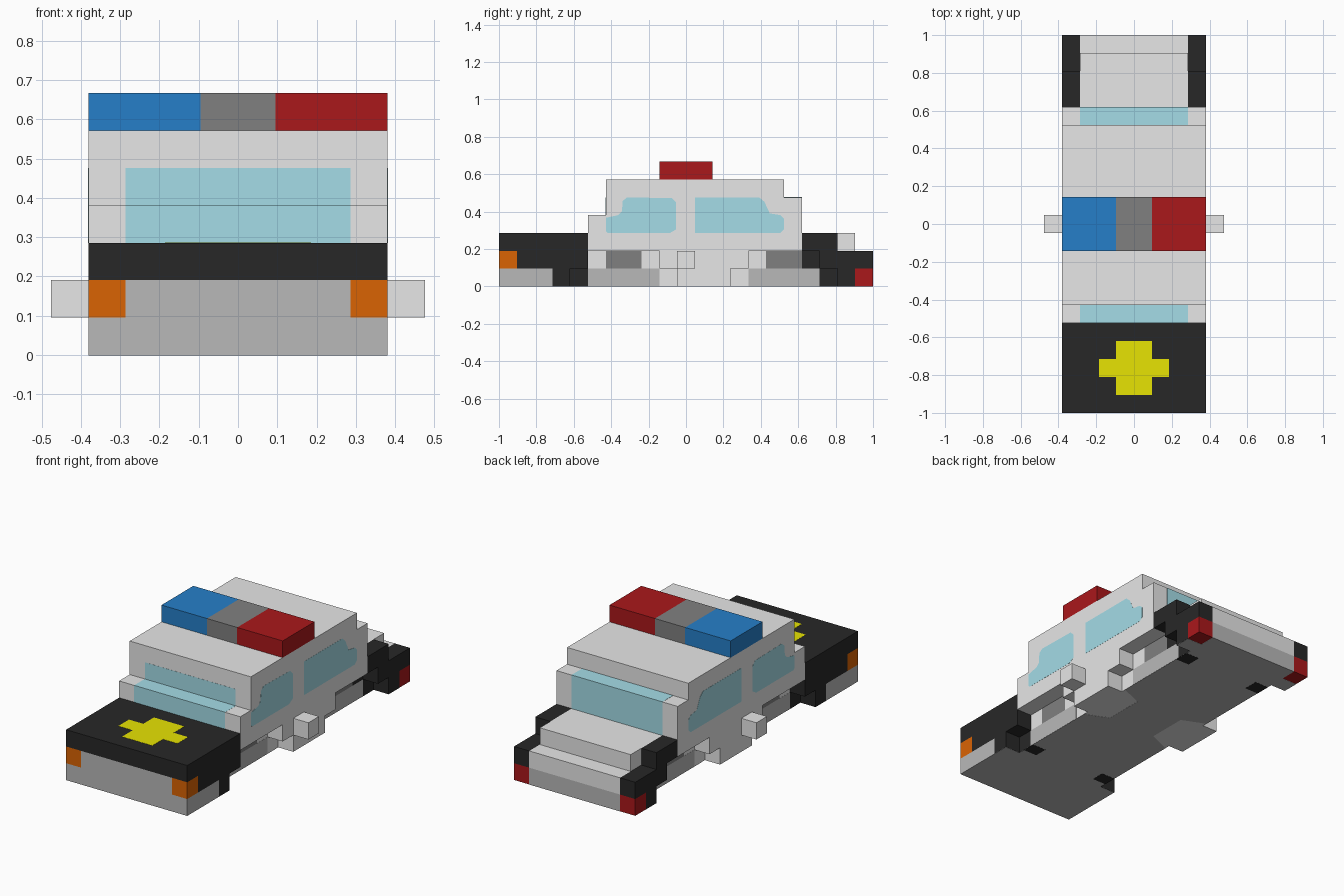
import bpy, bmesh

if "Cube" in bpy.data.objects:
    bpy.data.objects.remove(bpy.data.objects["Cube"])

U = 2 / 21      # one block; all part sizes below are in blocks, y counted from the nose
E = 0.008       # half thickness of painted plates, in blocks


def material(name, rgb):
    m = bpy.data.materials.new(name)
    lin = [((c / 255 + 0.055) / 1.055) ** 2.4 if c > 10 else c / 255 / 12.92 for c in rgb]
    m.diffuse_color = (*lin, 1)
    m.use_nodes = True
    m.node_tree.nodes["Principled BSDF"].inputs["Base Color"].default_value = m.diffuse_color
    return m


WHITE = material("light_grey", (231, 231, 231))
MID = material("mid_grey", (185, 185, 185))
DARK = material("dark_grey", (128, 128, 128))
BLACK = material("black", (39, 39, 39))
GLASS = material("window_blue", (165, 221, 232))
RED = material("red", (170, 24, 27))
BLUE = material("blue", (38, 127, 201))
ORANGE = material("orange", (218, 99, 3))
YELLOW = material("yellow", (233, 229, 3))


def prism(name, mat, outline, spans, axis="x"):
    """Extrude an outline along an axis: (y, z) along x, or (x, y) along z."""
    bm = bmesh.new()
    for a, b in spans:
        rings = []
        for t in (a, b):
            pts = [(t, p, q) if axis == "x" else (p, q, t) for p, q in outline]
            rings.append([bm.verts.new((x * U, (y - 10.5) * U, z * U)) for x, y, z in pts])
        bm.faces.new(rings[0])
        bm.faces.new(rings[1])
        n = len(outline)
        for i in range(n):
            k = (i + 1) % n
            bm.faces.new((rings[0][i], rings[0][k], rings[1][k], rings[1][i]))
    bmesh.ops.recalc_face_normals(bm, faces=bm.faces)
    me = bpy.data.meshes.new(name)
    bm.to_mesh(me)
    bm.free()
    if mat:
        me.materials.append(mat)
    ob = bpy.data.objects.new(name, me)
    bpy.context.collection.objects.link(ob)
    return ob


def both(a, b):
    """The same x span on the right and on the left."""
    return [(a, b), (-b, -a)]


def box(name, mat, spans, y0, y1, z0, z1):
    return prism(name, mat, [(y0, z0), (y1, z0), (y1, z1), (y0, z1)], spans)


# Main body sections, as stepped side profiles
hood = prism("hood", BLACK, [(0, 2), (1, 2), (1, 1), (3, 1), (3, 0), (5, 0), (5, 3), (0, 3)], [(-4, 4)])
cabin = prism("cabin", WHITE, [(5, 0), (17, 0), (17, 5), (16, 5), (16, 6), (6, 6), (6, 4), (5, 4)], [(-4, 4)])
prism("trunk", WHITE, [(17, 0), (20, 0), (20, 1), (21, 1), (21, 2), (20, 2), (20, 3), (17, 3)], [(-3, 3)])
prism("rear_fenders", BLACK, [(19, 0), (20, 0), (20, 1), (21, 1), (21, 2), (19, 2), (19, 3), (17, 3),
                              (17, 2), (18, 2), (18, 1), (19, 1)], both(3, 4))

# Wheel wells: a stepped arch cut one block deep
for s, targets in ((4, (hood, cabin)), (13, (cabin,))):
    arch = prism("arch_cutter", None, [(s, -1), (s + 6, -1), (s + 6, 1), (s + 5, 1), (s + 5, 2),
                                       (s + 1, 2), (s + 1, 1), (s, 1)], both(3, 5))
    for ob in targets:
        bpy.context.view_layer.objects.active = ob
        mod = ob.modifiers.new("well", "BOOLEAN")
        mod.operation, mod.solver, mod.object = "DIFFERENCE", "EXACT", arch
        bpy.ops.object.modifier_apply(modifier=mod.name)
    bpy.data.objects.remove(arch)

# Wheels painted on the inner walls of the wells
well = both(3 - E, 3 + E)
for end, s in (("front", 4), ("rear", 13)):
    box(end + "_wheel_lower", MID, well, s + 1, s + 5, 0, 1)
    box(end + "_wheel_upper", DARK, well, s + 2, s + 4, 1, 2)
prism("rear_well_wall", BLACK, [(18, 0), (19, 0), (19, 1), (18, 1), (18, 2), (17, 2), (17, 1), (18, 1)][:4], well)
box("rear_well_wall_upper", BLACK, well, 17, 18, 1, 2)

# Nose and tail blocks
box("front_bumper", MID, [(-4, 4)], 0, 3, 0, 1)
box("grille", MID, [(-3, 3)], 0, 1, 1, 2)
box("headlights", ORANGE, both(3, 4), 0, 1, 1, 2)
box("rear_bumper", MID, [(-3, 3)], 20, 21, 0, 1)
box("tail_lights", RED, both(3, 4), 20, 21, 0, 1)

# Side mirrors
box("side_mirrors", WHITE, both(4, 5), 10, 11, 1, 2)

# Roof light bar
box("light_bar_blue", BLUE, [(-4, -1)], 9, 12, 6, 7)
box("light_bar_middle", DARK, [(-1, 1)], 9, 12, 6, 7)
box("light_bar_red", RED, [(1, 4)], 9, 12, 6, 7)

# Windows, as thin plates following the steps of the cabin
W = [(-3, 3)]
box("windshield_lower", GLASS, W, 5 - E, 5 + E, 3, 4 + E)
box("windshield_ledge", GLASS, W, 5, 6, 4 - E, 4 + E)
box("windshield_upper", GLASS, W, 6 - E, 6 + E, 4, 5)
box("rear_window", GLASS, W, 17 - E, 17 + E, 3, 5 + E)
box("rear_window_ledge", GLASS, W, 16, 17, 5 - E, 5 + E)
side = both(4 - E, 4 + E)
prism("front_side_windows", GLASS, [(6, 3.1), (6.1, 3), (9.6, 3), (9.95, 3.2), (9.95, 4.7), (9.7, 4.95),
                                    (7.2, 5), (6.95, 4.8), (6.9, 4.2), (6.7, 4), (6, 3.85)], side)
prism("rear_side_windows", GLASS, [(11, 3), (15.8, 3), (16, 3.2), (16, 3.8), (15.8, 4), (15.2, 4.1),
                                   (14.9, 4.75), (14.6, 5), (11, 5)], side)

# Plus-shaped marking on the hood
prism("hood_cross", YELLOW, [(-1, 1), (1, 1), (1, 2), (1.95, 2), (1.95, 3), (1, 3), (1, 4), (-1, 4),
                             (-1, 3), (-1.95, 3), (-1.95, 2), (-1, 2)], [(3 - E, 3 + E)], axis="z")

# Floor under the car, leaving the wheel wells and the light sills open
right = [(4, 0), (4, 4), (3, 4), (3, 9.7), (1.6, 10.3), (1.6, 12.7), (3, 13.3), (3, 19), (4, 19), (4, 20), (3, 20), (3, 21)]
floor = right + [(-x, y) for x, y in reversed(right)]
prism("underside", MID, floor, [(-E, E)], axis="z")

# Dark corners of the wells, wrapping under the floor
box("front_well_corners", BLACK, both(2.1, 3), 4.4, 5.2, -2 * E, E)
box("rear_well_corners", BLACK, both(2.1, 3), 17.8, 18.7, -2 * E, E)
